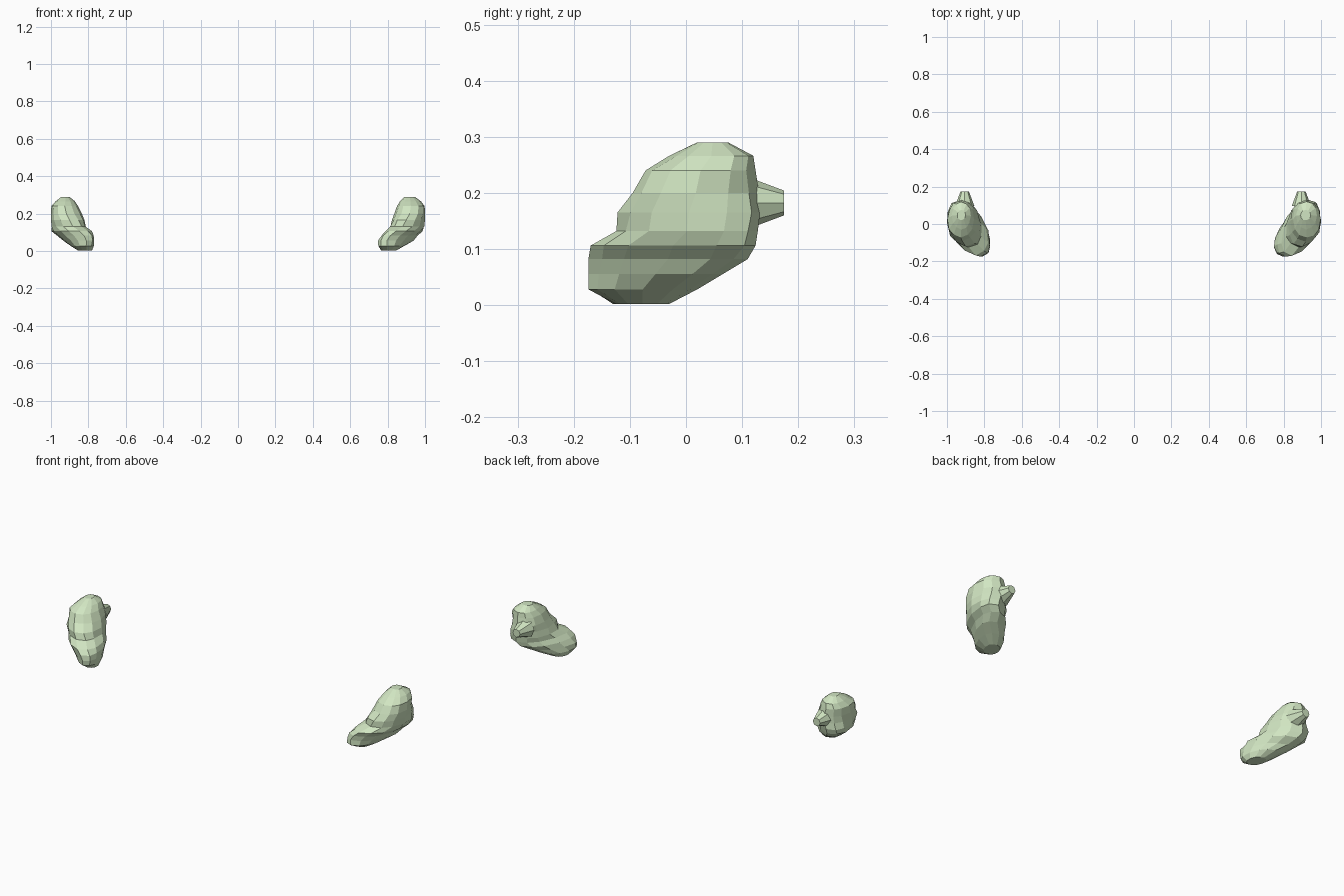
import bpy, bmesh, math, random
from mathutils import Vector, Matrix

random.seed(4)
mat = bpy.data.materials.new("pale_green")
mat.diffuse_color = (0.64, 0.79, 0.54, 1)
SIDES = 12

# Slices: height, inner x, outer x, front y, back y, slant of x along y
RIGHT = [
    (0.002, 0.765, 0.845, -0.125, -0.030, 0.008),
    (0.028, 0.750, 0.890, -0.174, 0.020, 0.022),
    (0.055, 0.752, 0.935, -0.174, 0.065, 0.048),
    (0.082, 0.768, 0.960, -0.174, 0.110, 0.050),
    (0.106, 0.790, 0.988, -0.170, 0.124, 0.045),
    (0.132, 0.812, 1.000, -0.124, 0.128, 0.025),
    (0.165, 0.822, 1.000, -0.122, 0.132, 0.012),
    (0.200, 0.836, 1.000, -0.095, 0.130, 0.000),
    (0.240, 0.850, 0.998, -0.072, 0.124, 0.000),
    (0.266, 0.866, 0.978, -0.030, 0.120, 0.000),
    (0.290, 0.890, 0.945, 0.020, 0.075, 0.000),
]
LEFT = [
    (0.002, 0.780, 0.855, -0.130, -0.035, 0.008),
    (0.028, 0.768, 0.895, -0.170, 0.020, 0.020),
    (0.055, 0.766, 0.935, -0.174, 0.060, 0.040),
    (0.082, 0.768, 0.968, -0.174, 0.105, 0.045),
    (0.106, 0.782, 0.995, -0.168, 0.122, 0.042),
    (0.132, 0.812, 1.000, -0.124, 0.126, 0.022),
    (0.165, 0.820, 1.000, -0.120, 0.130, 0.010),
    (0.200, 0.835, 1.000, -0.092, 0.130, 0.000),
    (0.240, 0.855, 0.998, -0.072, 0.124, 0.000),
    (0.266, 0.872, 0.975, -0.030, 0.118, 0.000),
    (0.289, 0.900, 0.945, 0.020, 0.075, 0.000),
]


def full(v):
    return math.copysign(abs(v) ** 0.85, v)


def lobe(name, rows, side, nub):
    bm = bmesh.new()
    rings = []
    for z, x0, x1, y0, y1, slant in rows:
        cx, cy, hx, hy = (x0 + x1) / 2, (y0 + y1) / 2, (x1 - x0) / 2, (y1 - y0) / 2
        r = math.sqrt(hx * hx - slant * slant)
        ring = []
        for k in range(SIDES):
            a = 2 * math.pi * k / SIDES
            # slight irregular dents, never beyond the outline
            d = 1 - random.uniform(0, 0.08) * (k % 3 > 0)
            c, s = full(math.cos(a)) * d, full(math.sin(a)) * d
            ring.append(bm.verts.new((side * (cx + r * c + slant * s), cy + hy * s, z)))
        rings.append(ring)
    for a, b in zip(rings, rings[1:]):
        for k in range(SIDES):
            j = (k + 1) % SIDES
            bm.faces.new((a[k], a[j], b[j], b[k]))
    bm.faces.new(rings[0][::-1])
    bm.faces.new(rings[-1])
    # blunt knob on the back, tapering outwards
    m = Matrix.Translation(Vector((side * nub, 0.135, 0.182))) @ Matrix.Rotation(-math.pi / 2, 4, 'X')
    bmesh.ops.create_cone(bm, cap_ends=True, segments=8, radius1=0.052, radius2=0.022,
                          depth=0.080, matrix=m)
    bmesh.ops.recalc_face_normals(bm, faces=bm.faces)
    me = bpy.data.meshes.new(name)
    bm.to_mesh(me)
    bm.free()
    me.materials.append(mat)
    ob = bpy.data.objects.new(name, me)
    bpy.context.collection.objects.link(ob)
    return ob


lobe("right_lobe", RIGHT, 1, 0.895)
lobe("left_lobe", LEFT, -1, 0.905)
